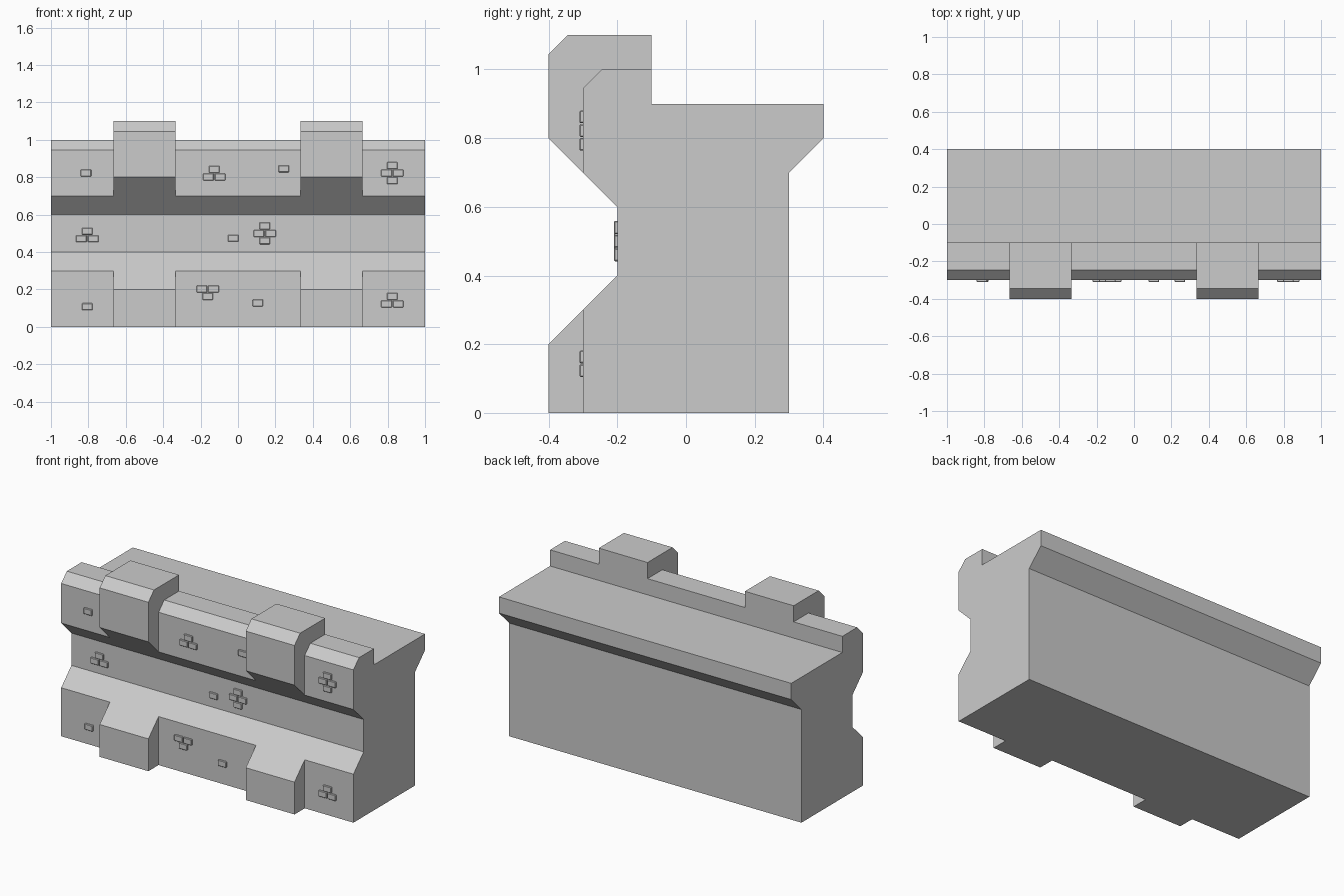
import bpy, bmesh
from mathutils import Matrix, Vector

if "Cube" in bpy.data.objects:
    bpy.data.objects.remove(bpy.data.objects["Cube"])


def finish(bm, name):
    bmesh.ops.recalc_face_normals(bm, faces=bm.faces)
    mesh = bpy.data.meshes.new(name)
    bm.to_mesh(mesh)
    bm.free()
    obj = bpy.data.objects.new(name, mesh)
    bpy.context.collection.objects.link(obj)
    return obj


# Wall cross-sections (y, z): shared back, then front of plain wall and of pier
back = [(0.3, 0), (0.3, 0.7), (0.4, 0.8), (0.4, 0.9), (-0.1, 0.9)]
plain = back + [(-0.1, 1.0), (-0.245, 1.0), (-0.3, 0.945), (-0.3, 0.7), (-0.3, 0.7),
                (-0.2, 0.6), (-0.2, 0.4), (-0.3, 0.3), (-0.3, 0.3), (-0.3, 0)]
pier = back + [(-0.1, 1.1), (-0.345, 1.1), (-0.4, 1.045), (-0.4, 0.8), (-0.3, 0.7),
               (-0.2, 0.6), (-0.2, 0.4), (-0.3, 0.3), (-0.4, 0.2), (-0.4, 0)]

# Castle wall: one loft, stepping between the two sections at each pier side
a, b = 2 / 3, 1 / 3
stations = [(-1, plain), (-a, plain), (-a, pier), (-b, pier), (-b, plain),
            (b, plain), (b, pier), (a, pier), (a, plain), (1, plain)]
bm = bmesh.new()
rings = [[bm.verts.new((x, y, z)) for y, z in prof] for x, prof in stations]
for r, s in zip(rings, rings[1:]):
    for i in range(len(r)):
        j = (i + 1) % len(r)
        bm.faces.new((r[i], r[j], s[j], s[i]))
bm.faces.new(rings[0])
bm.faces.new(rings[-1])
bmesh.ops.remove_doubles(bm, verts=bm.verts, dist=1e-4)
bmesh.ops.recalc_face_normals(bm, faces=bm.faces)
bmesh.ops.dissolve_limit(bm, angle_limit=0.01, verts=bm.verts, edges=bm.edges)
finish(bm, "castle_wall")

# Brick cluster patterns, as offsets from the cluster centre
DX, DZ = 0.031, 0.04
row = [(-DX, 0), (DX, 0)]
single, up, down = [(0, 0)], row + [(0, DZ)], row + [(0, -DZ)]
cross = row + [(0, DZ), (0, -DZ)]


def bricks(name, wall_y, clusters):
    bm = bmesh.new()
    for cx, cz, pattern in clusters:
        for dx, dz in pattern:
            m = (Matrix.Translation(Vector((cx + dx, wall_y, cz + dz)))
                 @ Matrix.Diagonal((0.057, 0.02, 0.037, 1)))
            bmesh.ops.create_cube(bm, size=1, matrix=m)
    bmesh.ops.bevel(bm, geom=bm.edges[:], offset=0.003, segments=1, affect='EDGES')
    finish(bm, name)


# Exposed bricks on the three front bands
bricks("parapet_bricks", -0.3, [(-0.813, 0.822, single), (-0.127, 0.802, up),
                                (0.245, 0.845, single), (0.825, 0.822, cross)])
bricks("middle_bricks", -0.2, [(-0.806, 0.471, up), (-0.025, 0.474, single),
                               (0.143, 0.5, cross)])
bricks("base_bricks", -0.3, [(-0.806, 0.108, single), (-0.162, 0.203, down),
                             (0.106, 0.128, single), (0.825, 0.123, up)])
